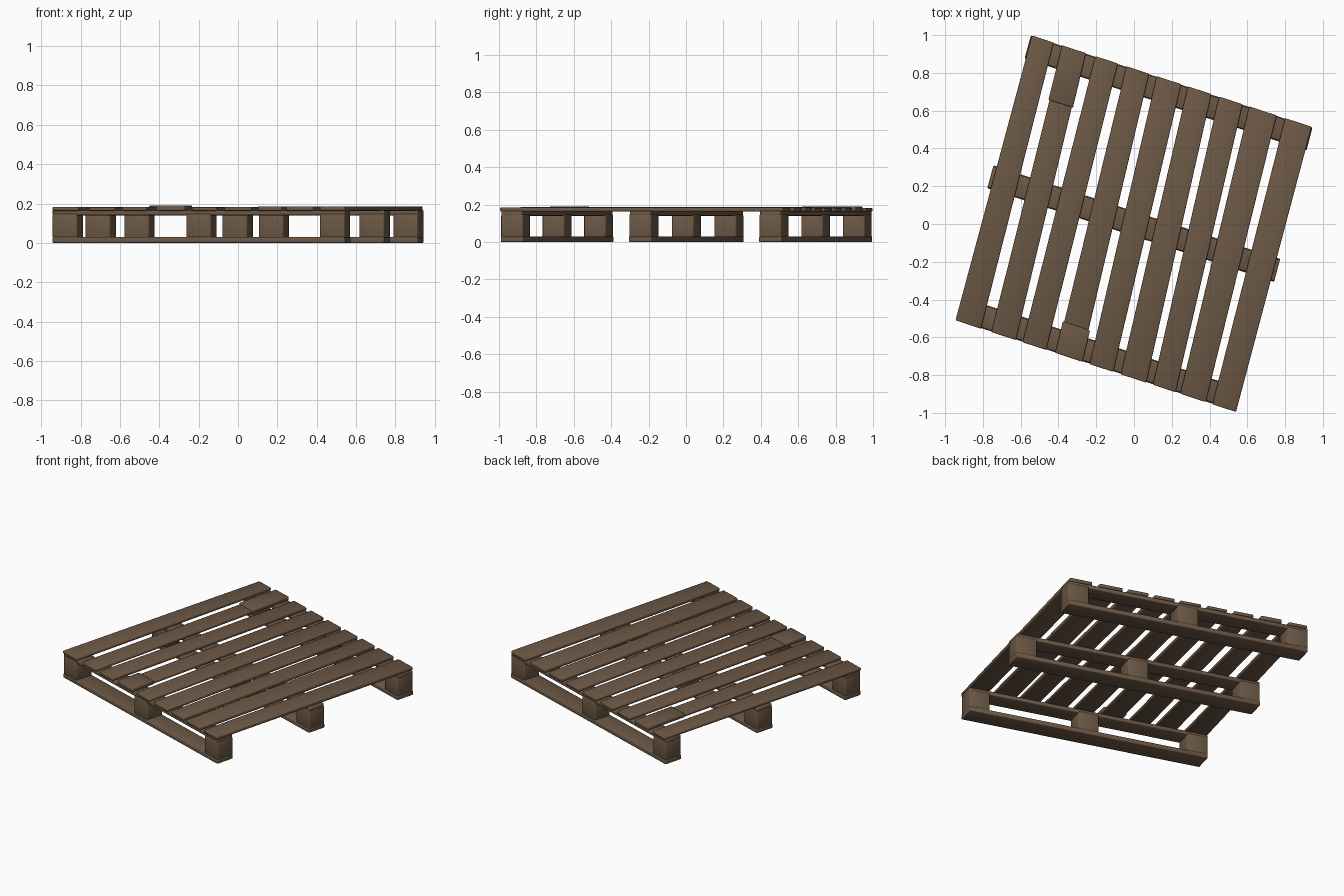
import bpy, bmesh, random
from mathutils import Vector

if "Cube" in bpy.data.objects:
    bpy.data.objects.remove(bpy.data.objects["Cube"])

random.seed(4)

wood = bpy.data.materials.new("weathered brown wood")
wood.diffuse_color = (0.150, 0.098, 0.060, 1)
wood.use_nodes = True
wood.node_tree.nodes["Principled BSDF"].inputs["Base Color"].default_value = wood.diffuse_color

# slightly skewed footprint: u runs along the skids, v along the deck planks
FL, FR = Vector((-0.945, -0.51)), Vector((0.54, -0.995))
BL, BR = Vector((-0.54, 0.998)), Vector((0.94, 0.515))


def uv(u, v):
    return FL.lerp(FR, u).lerp(BL.lerp(BR, u), v)


def slab(name, corners, z0, z1, bevel=0.005):
    """Extrude a four-sided outline between two heights."""
    bm = bmesh.new()
    low = [bm.verts.new((p.x, p.y, z0)) for p in corners]
    face = bm.faces.new(low)
    ext = bmesh.ops.extrude_face_region(bm, geom=[face])
    for g in ext["geom"]:
        if isinstance(g, bmesh.types.BMVert):
            g.co.z = z1
    bmesh.ops.recalc_face_normals(bm, faces=bm.faces)
    bmesh.ops.bevel(bm, geom=bm.edges[:], offset=bevel, segments=2,
                    profile=0.5, affect='EDGES')
    me = bpy.data.meshes.new(name)
    bm.to_mesh(me)
    bm.free()
    me.materials.append(wood)
    ob = bpy.data.objects.new(name, me)
    bpy.context.collection.objects.link(ob)
    bpy.ops.object.select_all(action='DESELECT')
    ob.select_set(True)
    bpy.context.view_layer.objects.active = ob
    bpy.ops.object.shade_smooth_by_angle(angle=0.9)
    return ob


def patch(u0, u1, v0, v1):
    return [uv(u0, v0), uv(u1, v0), uv(u1, v1), uv(u0, v1)]


# three skids: bottom board, three blocks, top board
W, L = 0.080, 0.085
for name, v0, ends in (("front", 0.002, 0.0), ("middle", 0.460, 0.012), ("back", 0.918, 0.004)):
    v1 = v0 + W
    a, b = -ends, 1 + ends
    slab(name + "_bottom_board", patch(a, b, v0, v1), 0.0, 0.030)
    slab(name + "_top_board", patch(a, b, v0 + 0.003, v1 - 0.003), 0.140, 0.166)
    for side, c in (("left", a + L / 2), ("centre", 0.5), ("right", b - L / 2)):
        slab(f"{name}_{side}_block", patch(c - L / 2, c + L / 2, v0 + 0.001, v1 - 0.001),
             0.022, 0.150, 0.008)

# nine deck planks: left and right x at the front end, then at the back end
spans = [(-0.945, -0.81, -0.54, -0.425), (-0.755, -0.625, -0.375, -0.26),
         (-0.59, -0.465, -0.205, -0.085), (-0.41, -0.28, -0.04, 0.08),
         (-0.235, -0.11, 0.12, 0.25), (-0.07, 0.065, 0.285, 0.41),
         (0.10, 0.22, 0.45, 0.575), (0.245, 0.38, 0.61, 0.755),
         (0.415, 0.54, 0.80, 0.94)]


def u_front(x):
    return (x - FL.x) / (FR.x - FL.x)


def u_back(x):
    return (x - BL.x) / (BR.x - BL.x)


def plank_outline(s, v0, v1, grow=0.0):
    f0, f1, b0, b1 = u_front(s[0]) - grow, u_front(s[1]) + grow, u_back(s[2]) - grow, u_back(s[3]) + grow
    mix = lambda p, q, t: p + (q - p) * t
    return [uv(mix(f0, b0, v0), v0), uv(mix(f1, b1, v0), v0),
            uv(mix(f1, b1, v1), v1), uv(mix(f0, b0, v1), v1)]


for i, s in enumerate(spans):
    top = 0.183 + random.uniform(-0.002, 0.003)
    slab(f"deck_plank_{i + 1}", plank_outline(s, 0, 1), 0.163, top)

# raised, slightly wider splice pieces on two of the planks
slab("back_splice", plank_outline(spans[1], 0.81, 1.0, 0.004), 0.164, 0.189)
slab("front_splice", plank_outline(spans[3], 0.0, 0.11, 0.005), 0.164, 0.190)
